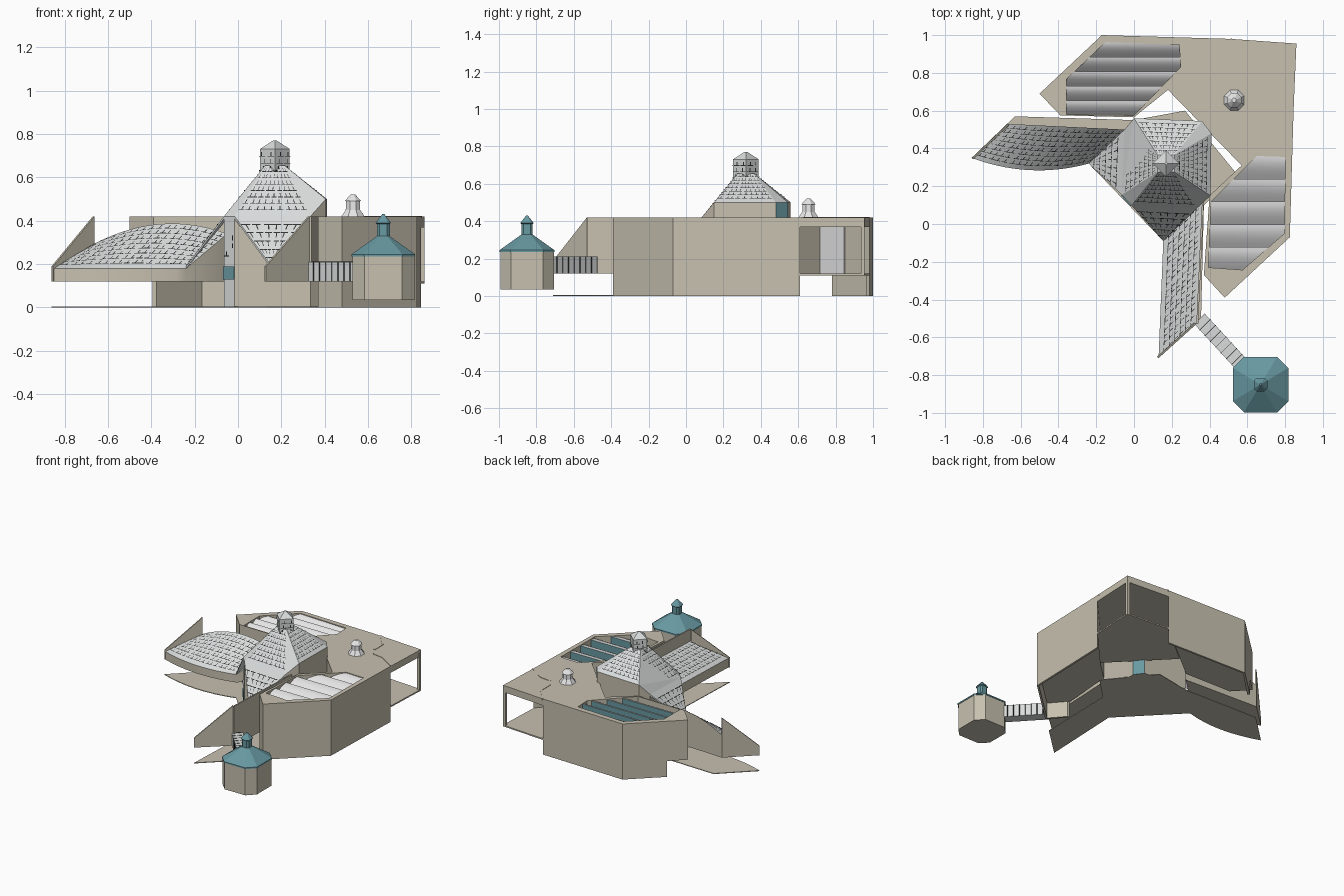
import bpy, bmesh, math, random
from mathutils import Vector, Matrix

random.seed(4)
if "Cube" in bpy.data.objects:
    bpy.data.objects.remove(bpy.data.objects["Cube"])


def material(name, rgb):
    m = bpy.data.materials.new(name)
    m.use_nodes = True
    m.diffuse_color = (*rgb, 1)
    m.node_tree.nodes["Principled BSDF"].inputs["Base Color"].default_value = (*rgb, 1)
    return m


STONE = material("sand stone", (0.57, 0.53, 0.43))
TILE = material("pale tile", (0.7, 0.72, 0.72))
TEAL = material("teal", (0.14, 0.32, 0.36))
JOINT = material("dark joint", (0.03, 0.03, 0.03))
WHITE = material("white", (0.8, 0.8, 0.8))


def finish(name, bm, *mats, rule=None, smooth=False):
    bmesh.ops.recalc_face_normals(bm, faces=bm.faces)
    bm.normal_update()
    if rule:
        for f in bm.faces:
            f.material_index = rule(f)
    me = bpy.data.meshes.new(name)
    bm.to_mesh(me)
    bm.free()
    ob = bpy.data.objects.new(name, me)
    bpy.context.collection.objects.link(ob)
    for m in mats:
        me.materials.append(m)
    if smooth:
        bpy.ops.object.select_all(action='DESELECT')
        ob.select_set(True)
        bpy.context.view_layer.objects.active = ob
        bpy.ops.object.shade_smooth_by_angle(angle=0.6)
    return ob


def loft(name, rings, *mats, **kw):
    """Skin a list of equal rings and close both ends."""
    bm = bmesh.new()
    vs = [[bm.verts.new(p) for p in r] for r in rings]
    n = len(rings[0])
    for a, b in zip(vs, vs[1:]):
        for i in range(n):
            j = (i + 1) % n
            bm.faces.new((a[i], a[j], b[j], b[i]))
    bm.faces.new(vs[0][::-1])
    bm.faces.new(vs[-1])
    return finish(name, bm, *mats, **kw)


def prism(name, plan, z0, z1, mat):
    return loft(name, [[(x, y, z) for x, y in plan] for z in (z0, z1)], mat)


def plate(name, pts, depth, mat):
    return loft(name, [[(x, y, z - depth) for x, y, z in pts], pts], mat)


def wall(name, a, b, z0, z1, depth, mat):
    """Thin upright plate from a to b, thickened to the right of its run."""
    a, b = Vector(a), Vector(b)
    d = (b - a).normalized() * depth
    n = Vector((d.y, -d.x))
    return prism(name, [tuple(p) for p in (a, b, b + n, a + n)], z0, z1, mat)


def hull(name, pts, *mats, **kw):
    bm = bmesh.new()
    for p in pts:
        bm.verts.new(p)
    bmesh.ops.convex_hull(bm, input=bm.verts)
    bmesh.ops.dissolve_limit(bm, angle_limit=0.02, verts=bm.verts, edges=bm.edges)
    return finish(name, bm, *mats, **kw)


def turned(name, c, profile, sides, mat, phase=0.0):
    """Stack of (radius, height) rings round a centre."""
    ang = [phase + math.tau * i / sides for i in range(sides)]
    return loft(name, [[(c[0] + r * math.cos(a), c[1] + r * math.sin(a), z) for a in ang]
                       for r, z in profile], mat)


def bar(name, a, b, w, mat):
    """Square bar between two points."""
    a, b = Vector(a), Vector(b)
    rot = (b - a).to_track_quat('Z', 'Y').to_matrix().to_4x4()
    bm = bmesh.new()
    bmesh.ops.create_cube(bm, size=1, matrix=Matrix.Translation((a + b) / 2) @ rot
                          @ Matrix.Diagonal((w, w, (b - a).length, 1)))
    return finish(name, bm, mat)


def joints(name, surf, rows, cols):
    """Thin staggered dark dashes laid on a surface given as surf(u, v)."""
    bm = bmesh.new()
    for r in range(1, rows):
        for c in range(cols):
            u, v = (c + random.uniform(0.3, 0.7)) / cols, r / rows
            for du, dv in ((0.42 / cols, 0.06 / rows), (0.06 / cols, 0.3 / rows)):
                q = [surf(min(max(u + i * du, 0), 1), min(max(v + j * dv, 0), 1))
                     for i, j in ((-1, -1), (1, -1), (1, 1), (-1, 1))]
                n = (q[1] - q[0]).cross(q[3] - q[0]).normalized()
                n = n if n.z > 0 else -n
                bm.faces.new([bm.verts.new(p + n * 0.003) for p in q])
                v += 0.3 / rows
    return finish(name, bm, JOINT)


def patch(a, b, c, d):
    a, b, c, d = map(Vector, (a, b, c, d))
    return lambda u, v: a.lerp(b, u).lerp(d.lerp(c, u), v)


def cut(ob, plan, z0, z1):
    cutter = prism("cutter", plan, z0, z1, STONE)
    cutter.hide_render = True
    mod = ob.modifiers.new("cut", 'BOOLEAN')
    mod.operation, mod.solver, mod.object = 'DIFFERENCE', 'EXACT', cutter
    bpy.context.view_layer.objects.active = ob
    bpy.ops.object.modifier_apply(modifier=mod.name)
    bpy.data.objects.remove(cutter)


def skylight(name, plan, teeth=5):
    """Curved saw-tooth roof trimmed to a convex plan."""
    y0, y1 = min(p[1] for p in plan), max(p[1] for p in plan)
    step, bm = (y1 - y0) / teeth, bmesh.new()
    line = [(y0 + step * (k + i / 6), 0.36 + 0.055 * math.sin(i * math.pi / 12))
            for k in range(teeth) for i in range(7)]
    rows = [[bm.verts.new((x, y, z)) for x in (-1, 1)] for y, z in line]
    for a, b in zip(rows, rows[1:]):
        bm.faces.new((a[0], a[1], b[1], b[0]))
    mid = sum((Vector(p) for p in plan), Vector((0, 0))) / len(plan)
    for p, q in zip(plan, plan[1:] + plan[:1]):
        n = Vector((q[1] - p[1], p[0] - q[0], 0))
        if n.xy.dot(Vector(p) - mid) < 0:
            n = -n
        bmesh.ops.bisect_plane(bm, geom=bm.verts[:] + bm.edges[:] + bm.faces[:],
                               plane_co=(*p, 0), plane_no=n, clear_outer=True)
    return finish(name, bm, WHITE, TEAL, rule=lambda f: int(abs(f.normal.z) < 0.1), smooth=True)


# Two main blocks, hollow below floor level, with sunken skylights
block_l = prism("left_block", [(-.17, 1), (.51, .98), (.18, .71), (0, .565), (-.39, .575), (-.5, .69)], 0, .42, STONE)
block_r = prism("right_block", [(.825, -.07), (.845, .61), (.57, .31), (.4, .15), (.37, -.27), (.48, -.39)],
                0, .42, STONE)
cut(block_l, [(-.42, .8), (-.375, .78), (-.165, .985), (.6, .962), (.2, .5), (0, .4), (-.4, .4), (-.7, .6)], -.1, .12)
cut(block_r, [(.48, -.37), (.81, -.065), (.832, .7), (.5, .3), (.3, .15), (.3, -.26), (.385, -.26)], -.1, .12)
for ob, side, plan in (
        (block_l, "left", [(-.357, .58), (-.357, .767), (-.15, .963), (.24, .947), (.246, .83), (0, .575)]),
        (block_r, "right", [(.394, -.23), (.41, .12), (.65, .36), (.8, .355), (.796, -.05), (.575, -.243)])):
    cut(ob, plan, .35, .5)
    skylight(side + "_skylight", plan)

# Corner terrace: roof, floor, back wall, glazing, post and curb
corner = [(.86, .955), (.51, .98), (.18, .71), (.57, .31), (.845, .61)]
prism("terrace_roof", corner, .37, .42, STONE)
prism("terrace_floor", corner, .11, .12, STONE)
bar("corner_post", (.85, .945, .11), (.85, .945, .4), .02, STONE)
wall("terrace_back_wall", (.18, .71), (.57, .31), .11, .4, -.012, STONE)
wall("terrace_glazing", (.195, .722), (.35, .849), .12, .37, .006, WHITE)
seam = [(.51, .98), (.6, .87), (.6, .77), (.64, .71), (.72, .7), (.845, .62)]
for a, b in zip(seam, seam[1:]):
    bar("roof_curb", (*a, .417), (*b, .417), .012, STONE)
turned("roof_vent", (.53, .655), [(.058, .42), (.036, .45), (.034, .49), (.042, .49), (.012, .52)], 8, WHITE, .39)

# Central hall with steep hipped roof
eave = [(-.065, .154, .42), (-.015, .1, .42), (.334, .083, .42), (.405, .15, .5),
        (.41, .48, .5), (.36, .545, .5), (0, .56, .5), (-.05, .5, .42)]
crown = [(.17 + i * .045, .32 + j * .045, .655) for i, j in ((-1, -1), (1, -1), (1, 1), (-1, 1))]


def hall_rule(f):
    """Tile on the roof and narrow front, teal on the narrow back."""
    along = f.normal.x * .735 + f.normal.y * .678
    if f.normal.z > .2 or along < -.93:
        return 1
    return 2 if along > .93 else 0


hull("hall", [(x, y, 0) for x, y, z in eave] + eave + crown, STONE, TILE, TEAL, rule=hall_rule)
for k, (i, j) in enumerate(((1, 2), (3, 4), (5, 6), (7, 0))):
    joints("hall_roof_joints", patch(eave[i], eave[j], crown[(k + 1) % 4], crown[k]), 8, 9)
joints("hall_front_joints", patch((-.065, .15, .2), (-.015, .096, .2), (-.015, .096, .42), (-.065, .15, .42)), 6, 2)
wall("hall_front_window", eave[0][:2], eave[1][:2], .13, .19, .006, TEAL)
turned("chimney", (.17, .32), [(.068, .56), (.068, .73), (.07, .73), (.008, .77)], 4, TILE)
for k in range(4):
    a, b = [(.17 + .07 * math.cos(t), .32 + .07 * math.sin(t)) for t in (k * math.pi / 2, (k + 1) * math.pi / 2)]
    joints("chimney_joints", patch((*b, .6), (*a, .6), (*a, .73), (*b, .73)), 4, 2)

# Tiled aprons running down to the inner corners of the wings
for a, b, c in ((eave[7], eave[0], (-.24, .32, .19)), (eave[1], eave[2], (.155, -.09, .19))):
    plate("apron", [a, b, c], .012, TILE)
    joints("apron_joints", patch(a, b, c, c), 6, 6)

# Right wing with a plain sloping roof and a raised back wall
front, back = [(.13, -.71), (.155, -.09)], [(.33, -.53), (.36, .12)]
tiled = lambda f: int(f.normal.z > .3)
hull("right_wing", [(*p, z) for p in front for z in (.12, .19)] + [(*p, z) for p in back for z in (.12, .33)],
     STONE, TILE, rule=tiled)
joints("right_wing_joints", patch((*front[0], .19), (*front[1], .19), (*back[1], .33), (*back[0], .33)), 7, 18)
wall("right_wing_back_wall", *back, .12, .42, .01, STONE)


# Left wing with a bowed front and arched ridge
def bowed(u, v):
    h = 4 * u * (1 - u)
    low = Vector((-.86 + .62 * u, .35 - .03 * u - .05 * h, .18))
    return low.lerp(Vector((-.67 + .62 * u, .53 - .03 * u, .29 + .05 * u + .07 * h)), v)


def section(u):
    a, b = bowed(u, 0), bowed(u, 1)
    return [(a.x, a.y, .12), a, b, (b.x, b.y, .12)]


loft("left_wing", [section(i / 14) for i in range(15)], STONE, TILE, rule=tiled, smooth=True)
joints("left_wing_joints", bowed, 9, 18)

# Raised end walls on both wings
for (ax, ay), (bx, by), d in (((-.86, .35), (-.67, .53), .008), ((.13, -.71), (.33, -.53), -.008)):
    loft("wing_end_wall", [[(ax + k, ay - k, .12), (bx + k, by - k, .12), (bx + k, by - k, .42), (ax + k, ay - k, .19)]
                           for k in (0, d)], STONE)

# Thin ground slab following the wings and the hall
bow = [tuple(bowed(i / 8, 0).xy) for i in range(9)]
prism("ground_slab", bow + [(.155, -.09), (.13, -.71), (.355, -.5), (.37, .1), (.54, .27), (.27, .6),
                            (0, .55), (-.63, .57)], 0, .005, STONE)


# Detached tower, its lantern and the covered bridge
def chamfered(h, z, c=.4):
    k = h * (1 - c)
    return [(.67 + x, -.85 + y, z) for x, y in
            ((h, -k), (h, k), (k, h), (-k, h), (-h, k), (-h, -k), (-k, -h), (k, -h))]


loft("tower_wall", [chamfered(.143, .035), chamfered(.143, .24)], STONE)
loft("tower_roof", [chamfered(h, z) for h, z in ((.147, .235), (.147, .245), (.035, .325), (.03, .33),
                                                (.03, .385), (.036, .39), (.005, .43))], TEAL)
bridge = [(.32, -.53), (.375, -.475), (.6, -.72), (.545, -.775)]
prism("bridge", bridge, .12, .21, TILE)
for i in range(9):
    t = i / 8
    a, b = [Vector(p).lerp(Vector(q), t) for p, q in ((bridge[0], bridge[3]), (bridge[1], bridge[2]))]
    for p in (a, b):
        bar("bridge_joint", (*p, .12), (*p, .211), .004, JOINT)
    bar("bridge_joint", (*a, .21), (*b, .21), .003, JOINT)
